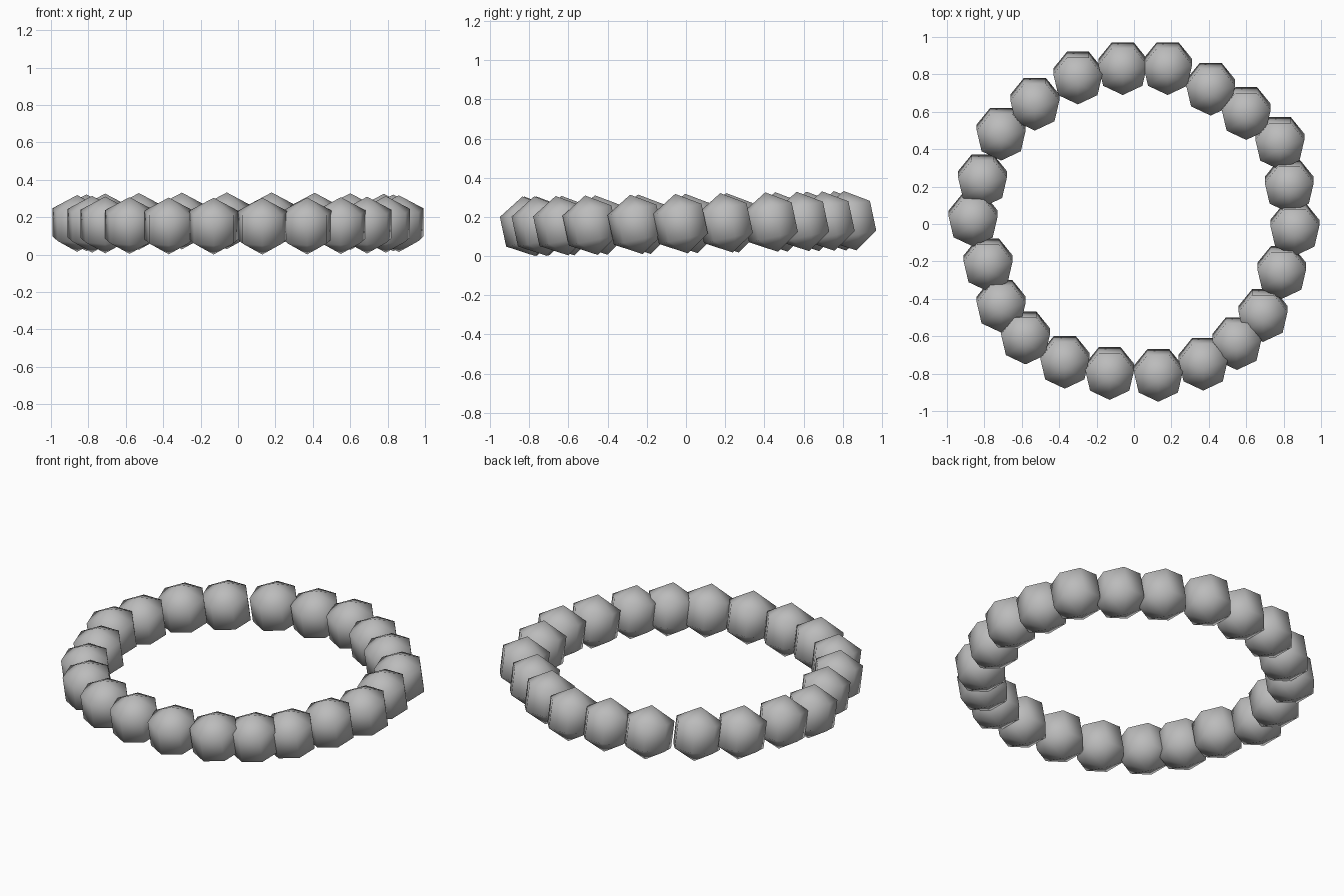
import bpy
import bmesh
from math import atan2, pi, radians
from mathutils import Matrix

default_cube = bpy.data.objects.get("Cube")
if default_cube:
    bpy.data.objects.remove(default_cube, do_unlink=True)

BEAD_RADIUS = 0.155
BEAD_TILT = radians(12)
RING_SLOPE = 0.0175


def make_material(name, colour):
    material = bpy.data.materials.new(name)
    material.use_nodes = True
    material.diffuse_color = colour
    material.node_tree.nodes["Principled BSDF"].inputs["Base Color"].default_value = colour
    return material


def make_bead_mesh(material):
    # Coarse seven-sided sphere, one corner facing front, its pole leaning forward
    bm = bmesh.new()
    bmesh.ops.create_uvsphere(bm, u_segments=7, v_segments=3, radius=BEAD_RADIUS)
    corner = max(bm.verts, key=lambda v: v.co.xy.length).co
    turn = Matrix.Rotation(-pi / 2 - atan2(corner.y, corner.x), 4, 'Z')
    lean = Matrix.Rotation(BEAD_TILT, 4, 'X')
    bmesh.ops.transform(bm, matrix=lean @ turn, verts=bm.verts)
    for face in bm.faces:
        face.smooth = True
    mesh = bpy.data.meshes.new("bead")
    bm.to_mesh(mesh)
    bm.free()
    mesh.materials.append(material)
    return mesh


# Hand-strung bead centres, clockwise from the back
bead_centres = [
    (-.06, .83), (.18, .83), (.41, .72), (.60, .59), (.78, .43), (.83, .20),
    (.86, -.03), (.79, -.26), (.69, -.49), (.55, -.64), (.37, -.75),
    (.13, -.81), (-.13, -.80), (-.37, -.74), (-.58, -.61), (-.71, -.44),
    (-.78, -.22), (-.86, .02), (-.81, .23), (-.71, .48), (-.53, .64), (-.30, .78),
]

# String the shared bead around the gently sloping ring
bead_mesh = make_bead_mesh(make_material("bead grey", (0.5, 0.5, 0.5, 1)))
for index, (x, y) in enumerate(bead_centres, start=1):
    bead = bpy.data.objects.new(f"bead_{index}", bead_mesh)
    bead.location = (x, y + 0.007, 0.166 + RING_SLOPE * y)
    bpy.context.collection.objects.link(bead)
